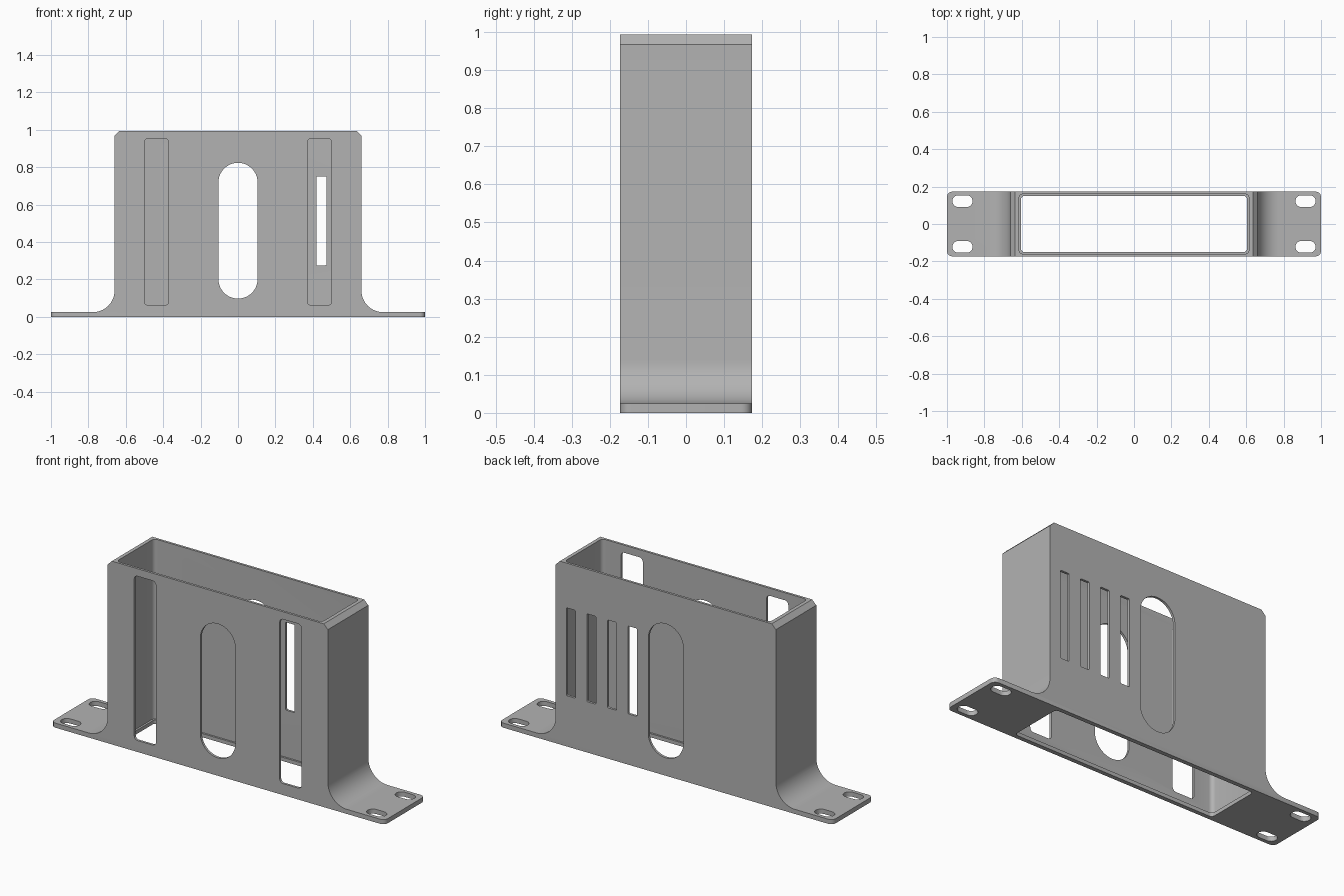
import bpy, bmesh, math
from mathutils import Matrix

if "Cube" in bpy.data.objects:
    bpy.data.objects.remove(bpy.data.objects["Cube"])

D = 0.173      # half depth
TOP = 0.993    # height
FOOT = 0.025   # foot plate thickness

grey = bpy.data.materials.new("grey plastic")
grey.diffuse_color = (0.45, 0.45, 0.45, 1)
grey.use_nodes = True
grey.node_tree.nodes["Principled BSDF"].inputs["Base Color"].default_value = grey.diffuse_color


def prism(name, pts, lo, hi, axis):
    """Extrude a 2D outline: (x, z) along y, or (x, y) along z."""
    bm = bmesh.new()
    place = (lambda a, b, t: (a, t, b)) if axis == "y" else (lambda a, b, t: (a, b, t))
    face = bm.faces.new([bm.verts.new(place(a, b, lo)) for a, b in pts])
    ext = bmesh.ops.extrude_face_region(bm, geom=[face])
    verts = [v for v in ext["geom"] if isinstance(v, bmesh.types.BMVert)]
    bmesh.ops.translate(bm, verts=verts, vec=place(0, 0, hi - lo))
    bmesh.ops.recalc_face_normals(bm, faces=bm.faces)
    me = bpy.data.meshes.new(name)
    bm.to_mesh(me)
    bm.free()
    me.materials.append(grey)
    ob = bpy.data.objects.new(name, me)
    bpy.context.collection.objects.link(ob)
    return ob


def rounded(cx, cy, hw, hh, r, n=6):
    """Rounded rectangle outline; r equal to hw or hh makes a slot."""
    pts = []
    for k, (sx, sy) in enumerate([(1, 1), (-1, 1), (-1, -1), (1, -1)]):
        for i in range(n + 1):
            a = math.pi / 2 * (k + i / n)
            p = (cx + sx * (hw - r) + r * math.cos(a), cy + sy * (hh - r) + r * math.sin(a))
            if not pts or math.dist(p, pts[-1]) > 1e-5:
                pts.append(p)
    if math.dist(pts[0], pts[-1]) < 1e-5:
        pts.pop()
    return pts


def boolean(target, tool, op="DIFFERENCE"):
    mod = target.modifiers.new(op.lower(), "BOOLEAN")
    mod.operation, mod.solver, mod.object = op, "EXACT", tool
    bpy.context.view_layer.objects.active = target
    bpy.ops.object.modifier_apply(modifier=mod.name)
    bpy.data.objects.remove(tool)


# Holder body: chamfered top, filleted sides running into the feet
R = 0.115
half = [(0.635, TOP), (0.66, TOP - 0.025)]
for i in range(17):
    a = math.pi + math.pi / 2 * i / 16
    half.append((0.66 + R + R * math.cos(a), FOOT + R + R * math.sin(a)))
half += [(1.0, FOOT), (1.0, 0)]
body = prism("mounting_holder", half + [(-x, z) for x, z in reversed(half)], -D, D, "y")

# Rounded foot corners
boolean(body, prism("corner_trim", rounded(0, 0, 1.0, D, 0.028), -0.1, 1.2, "z"), "INTERSECT")

# Cavity, with a narrower opening that leaves a lip at the bottom
boolean(body, prism("cavity", rounded(0, 0, 0.615, 0.16, 0.022), 0.02, 1.2, "z"))
boolean(body, prism("bottom_opening", rounded(0, 0, 0.604, 0.15, 0.018), -0.1, 0.1, "z"))

# Oval window through both walls
boolean(body, prism("oval_window", rounded(0, 0.46, 0.105, 0.363, 0.105, 12), -0.3, 0.3, "y"))

for s in (-1, 1):
    # Tall front windows
    boolean(body, prism("front_window", rounded(s * 0.436, 0.507, 0.065, 0.445, 0.02), -0.3, 0, "y"))
    # Screw slots in the feet
    for t in (-1, 1):
        boolean(body, prism("screw_slot", rounded(s * 0.917, t * 0.122, 0.054, 0.031, 0.031, 8),
                            -0.1, 0.1, "z"))

# Row of narrow vents in the back wall
for i in range(4):
    boolean(body, prism("vent", rounded(0.2 + 0.123 * i, 0.513, 0.027, 0.238, 0.006, 3), 0, 0.3, "y"))

bpy.ops.object.select_all(action="DESELECT")
body.select_set(True)
bpy.context.view_layer.objects.active = body
bpy.ops.object.shade_smooth_by_angle(angle=math.radians(30))
